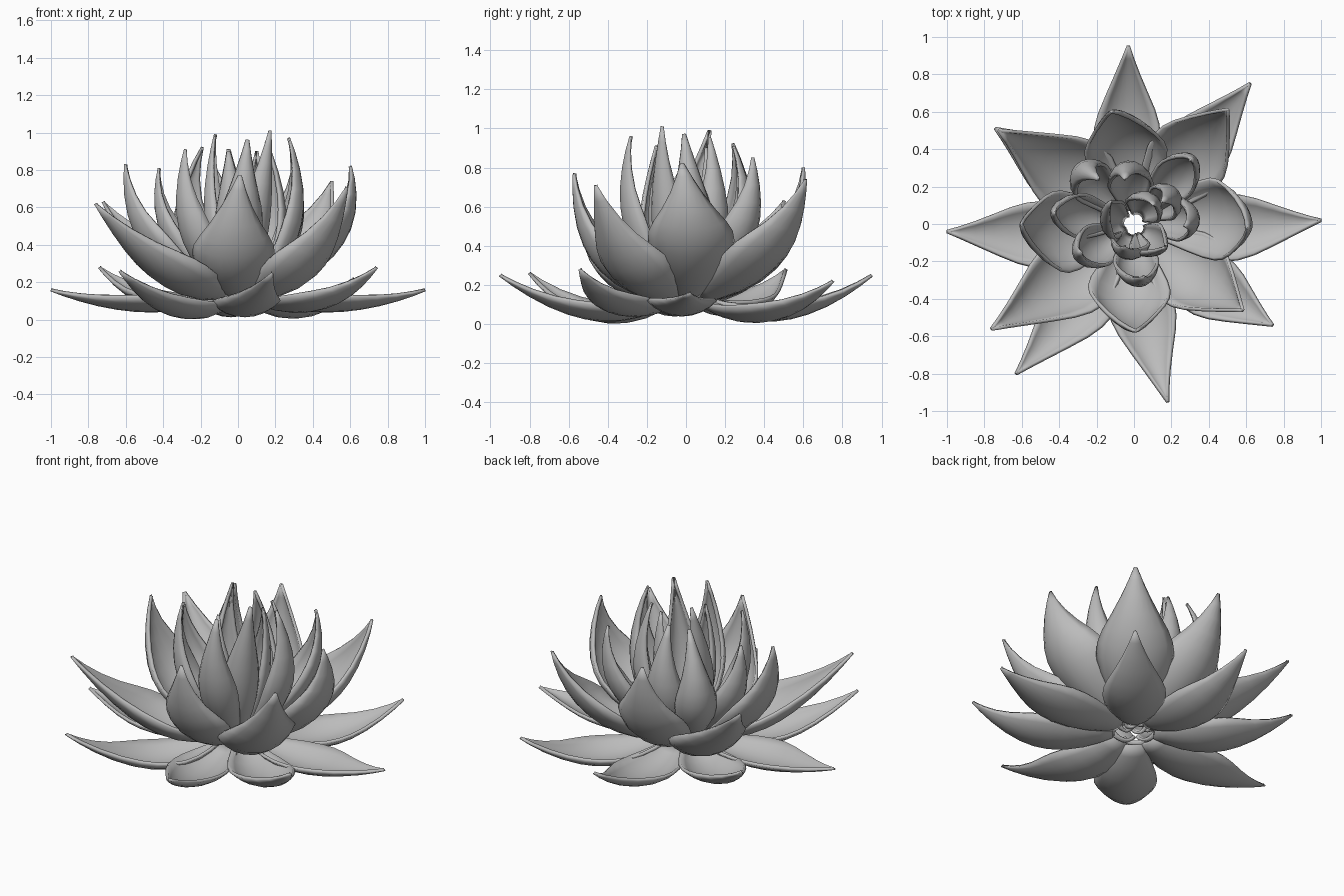
import bpy, bmesh, math
from mathutils import Vector

if "Cube" in bpy.data.objects:
    bpy.data.objects.remove(bpy.data.objects["Cube"])

# One flat colour for the whole flower
grey = bpy.data.materials.new("soft grey")
grey.diffuse_color = (0.5, 0.5, 0.5, 1)
grey.use_nodes = True
grey.node_tree.nodes["Principled BSDF"].inputs["Base Color"].default_value = grey.diffuse_color

# Relative half width at stations along a petal, base to tip
OUTLINE = [(0, .36), (.08, .55), (.18, .76), (.3, .93), (.42, 1), (.52, .97),
           (.62, .84), (.73, .61), (.84, .36), (.93, .16), (1, .015)]


def petal(name, belly, tip, width, cup, base_share, base_z):
    """Cupped leaf along a curve from the flower base through belly to tip."""
    b, t = Vector(belly), Vector(tip)
    base = Vector((b.x * base_share, b.y * base_share, base_z))
    ctrl = 2 * b - (base + t) / 2
    side = Vector((-b.y, b.x, 0)).normalized()
    bm = bmesh.new()
    rows, across = [], 8
    for s, share in OUTLINE:
        p = base * (1 - s) ** 2 + ctrl * 2 * s * (1 - s) + t * s * s
        tangent = ((ctrl - base) * (1 - s) + (t - ctrl) * s).normalized()
        inward = tangent.cross(side).normalized()
        radius = width * share / math.sin(min(cup, math.pi / 2))
        row = []
        for i in range(across + 1):
            a = cup * (2 * i / across - 1)
            row.append(bm.verts.new(p + side * radius * math.sin(a)
                                    + inward * radius * (1 - math.cos(a))))
        rows.append(row)
    for r0, r1 in zip(rows, rows[1:]):
        for i in range(across):
            bm.faces.new((r0[i], r1[i], r1[i + 1], r0[i + 1]))
    bmesh.ops.recalc_face_normals(bm, faces=bm.faces)
    me = bpy.data.meshes.new(name)
    bm.to_mesh(me)
    bm.free()
    me.materials.append(grey)
    ob = bpy.data.objects.new(name, me)
    bpy.context.collection.objects.link(ob)
    shell = ob.modifiers.new("thickness", 'SOLIDIFY')
    shell.thickness, shell.offset = 0.018, 0
    bpy.context.view_layer.objects.active = ob
    ob.select_set(True)
    bpy.ops.object.shade_smooth_by_angle(angle=math.radians(30))
    ob.select_set(False)


# Low spreading petals: belly, tip
OUTER = [((.55, -.02, .05), (1, .02, .16)),
         ((.35, .42, .02), (.62, .75, .22)),
         ((-.04, .52, .03), (-.03, .95, .25)),
         ((-.42, .30, .06), (-.74, .51, .28)),
         ((-.54, -.06, .05), (-1, -.04, .16)),
         ((-.31, -.45, .02), (-.63, -.80, .26)),
         ((.05, -.50, .03), (.18, -.95, .25)),
         ((.43, -.35, .06), (.74, -.54, .28))]

# Broad rising petals
MIDDLE = [((.55, .03, .40), (.60, -.02, .82)),
          ((.36, .44, .32), (.50, .61, .74)),
          ((-.06, .50, .34), (-.12, .60, .80)),
          ((-.40, .31, .23), (-.72, .50, .63)),
          ((-.50, -.05, .38), (-.60, 0, .83)),
          ((-.40, -.34, .21), (-.76, -.56, .62)),
          ((-.03, -.47, .32), (.01, -.57, .77)),
          ((.39, -.32, .26), (.58, -.46, .71))]

# Upright petals around the heart
INNER = [((-.29, -.17, .47), (-.28, -.15, .91)),
         ((-.30, .30, .47), (-.19, .24, .92)),
         ((-.03, .32, .47), (-.05, .24, .91)),
         ((.29, .32, .45), (.30, .34, .85)),
         ((.33, .04, .50), (.27, -.01, .97)),
         ((.02, -.31, .50), (.05, -.28, .96)),
         ((-.39, .06, .43), (-.42, .06, .81))]

HEART = [((-.17, .04, .52), (-.12, .12, .99)),
         ((.13, -.14, .52), (.17, -.12, 1.01)),
         ((.10, .15, .50), (.10, .10, .90)),
         ((-.04, -.18, .50), (-.05, -.12, .90)),
         ((.23, .17, .50), (.15, .12, .95))]

for ring, items, width, cup, share, z in (
        ("outer_petal", OUTER, .175, 48, .22, .10),
        ("middle_petal", MIDDLE, .215, 60, .22, .12),
        ("inner_petal", INNER, .115, 85, .25, .16),
        ("heart_petal", HEART, .10, 85, .35, .18)):
    for k, (belly, tip) in enumerate(items):
        petal(f"{ring}_{k + 1}", belly, tip, width, math.radians(cup), share, z)
